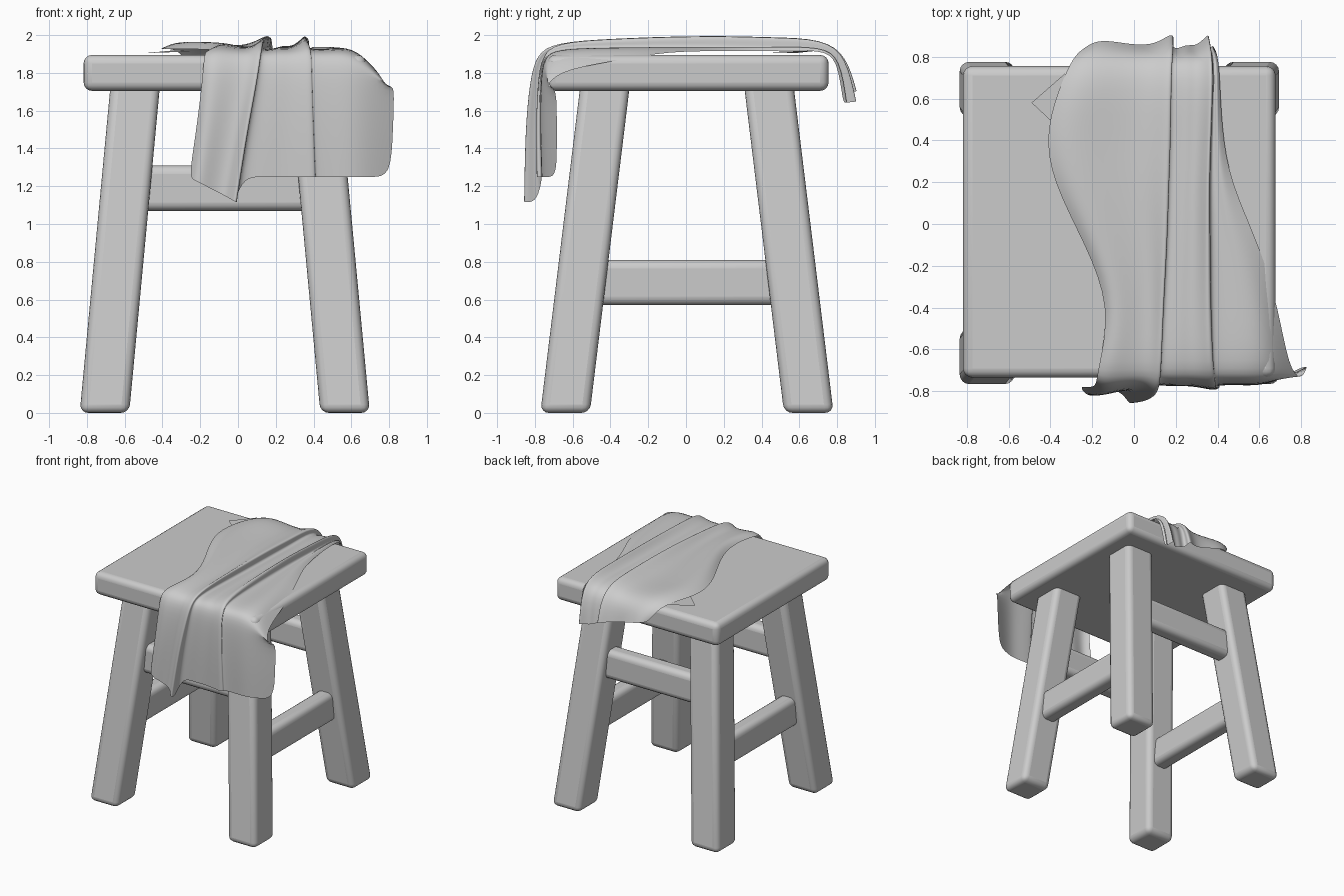
import bpy, bmesh
from mathutils import Vector

if "Cube" in bpy.data.objects:
    bpy.data.objects.remove(bpy.data.objects["Cube"])


def finish(name, bm, bevel=0.0, subsurf=0):
    bmesh.ops.recalc_face_normals(bm, faces=bm.faces)
    me = bpy.data.meshes.new(name)
    bm.to_mesh(me)
    bm.free()
    ob = bpy.data.objects.new(name, me)
    bpy.context.collection.objects.link(ob)
    if bevel:
        m = ob.modifiers.new("Bevel", 'BEVEL')
        m.width, m.segments = bevel, 4
    if subsurf:
        m = ob.modifiers.new("Subsurf", 'SUBSURF')
        m.levels = m.render_levels = subsurf
    for p in me.polygons:
        p.use_smooth = True
    return ob


def slanted_box(name, bottom, top, sx, sy, bevel):
    """Box with level ends, sheared between two end centres."""
    bm = bmesh.new()
    bmesh.ops.create_cube(bm, size=1)
    for v in bm.verts:
        c = Vector(top if v.co.z > 0 else bottom)
        v.co = c + Vector((v.co.x * sx, v.co.y * sy, 0))
    return finish(name, bm, bevel)


CX, CY = -0.07, 0.01

# Seat
slanted_box("seat", (CX, CY, 1.705), (CX, CY, 1.895), 1.495, 1.49, 0.045)


# Splayed legs
def leg_offset(z):
    return 0.637 - 0.094 * z, 0.645 - 0.122 * z


for sx, nx in ((-1, "left"), (1, "right")):
    for sy, ny in ((-1, "front"), (1, "back")):
        ends = []
        for z in (0.0, 1.76):
            dx, dy = leg_offset(z)
            ends.append((CX + sx * dx, CY - 0.005 + sy * dy, z))
        slanted_box(f"{ny}_{nx}_leg", *ends, 0.262, 0.262, 0.045)

# Stretchers: high at front and back, low at the sides
for s, a, b in ((-1, "front", "left"), (1, "back", "right")):
    y = CY + s * leg_offset(1.19)[1]
    slanted_box(f"{a}_stretcher", (CX, y, 1.07), (CX, y, 1.31), 0.98, 0.14, 0.045)
    x = CX + s * leg_offset(0.69)[0]
    slanted_box(f"{b}_stretcher", (x, CY, 0.57), (x, CY, 0.81), 0.14, 1.06, 0.045)

# Draped cloth rows: y, z, left edge, first fold, second fold, right edge, fold height
rows = [
    (-0.755, 1.25, -0.26, -0.01, 0.40, 0.81, 1.3),
    (-0.765, 1.50, -0.22, 0.05, 0.39, 0.82, 1.1),
    (-0.765, 1.75, -0.19, 0.10, 0.38, 0.83, 0.8),
    (-0.750, 1.88, -0.18, 0.12, 0.38, 0.80, 0.6),
    (-0.690, 1.915, -0.17, 0.13, 0.37, 0.74, 0.6),
    (-0.400, 1.91, -0.11, 0.14, 0.36, 0.69, 0.9),
    (-0.100, 1.91, -0.23, 0.16, 0.36, 0.60, 1.05),
    (0.200, 1.91, -0.39, 0.17, 0.36, 0.46, 1.1),
    (0.450, 1.91, -0.43, 0.18, 0.37, 0.42, 1.0),
    (0.720, 1.92, -0.33, 0.18, 0.38, 0.41, 0.8),
    (0.800, 1.87, -0.28, 0.19, 0.37, 0.40, 0.7),
    (0.825, 1.64, -0.24, 0.19, 0.36, 0.39, 1.0),
]
# Section across the cloth: position along the fold columns, height
section = [
    (0, 0.015), (0.1, 0.045), (0.25, 0.055), (0.5, 0.035), (0.75, 0.03),
    (0.9, 0.065), (0.98, 0.085), (1.02, 0.065), (0.97, 0.025), (1.1, 0.01),
    (1.35, 0.035), (1.6, 0.025), (1.85, 0.06), (1.97, 0.085), (2.04, 0.06),
    (2.0, 0.02), (2.25, 0.015), (2.5, 0.03), (2.75, 0.02), (3, 0.005),
]

bm = bmesh.new()
grid = []
for i, (y, z, *cols, amp) in enumerate(rows):
    a, b = rows[max(i - 1, 0)], rows[min(i + 1, len(rows) - 1)]
    t = Vector((0, b[0] - a[0], b[1] - a[1])).normalized()
    normal = Vector((0, -t.z, t.y))
    line = []
    for s, h in section:
        k = min(int(s), 2)
        x = cols[k] + (cols[k + 1] - cols[k]) * (s - k)
        if i < 4 and s > 1.05:
            h *= 0.35
        p = Vector((x, y, z)) + normal * h * amp
        over = max(0, x - 0.64)
        if i < 3:
            p.y += 0.45 * over
        elif i < 7:
            p.z -= 1.1 * over
        if i == 0 and s <= 1.03:
            p.z -= 0.13 * s
        if i == 11:
            p.z += 0.16 * max(0, 1 - s / 1.5)
        line.append(bm.verts.new(p))
    grid.append(line)
for r0, r1 in zip(grid, grid[1:]):
    for j in range(len(r0) - 1):
        bm.faces.new((r0[j], r0[j + 1], r1[j + 1], r1[j]))
finish("draped_cloth", bm, subsurf=2)

# Cloth corner tucked flat under the left edge
bm = bmesh.new()
bm.faces.new([bm.verts.new(p) for p in (
    (-0.33, 0.72, 1.92), (-0.49, 0.58, 1.905), (-0.34, 0.44, 1.91), (-0.25, 0.6, 1.915))])
finish("tucked_cloth_corner", bm)

# Smooth shading with crisp sharp edges
for ob in bpy.context.scene.objects:
    ob.select_set("cloth" not in ob.name)
    bpy.context.view_layer.objects.active = ob
bpy.ops.object.shade_smooth_by_angle(angle=0.9)
